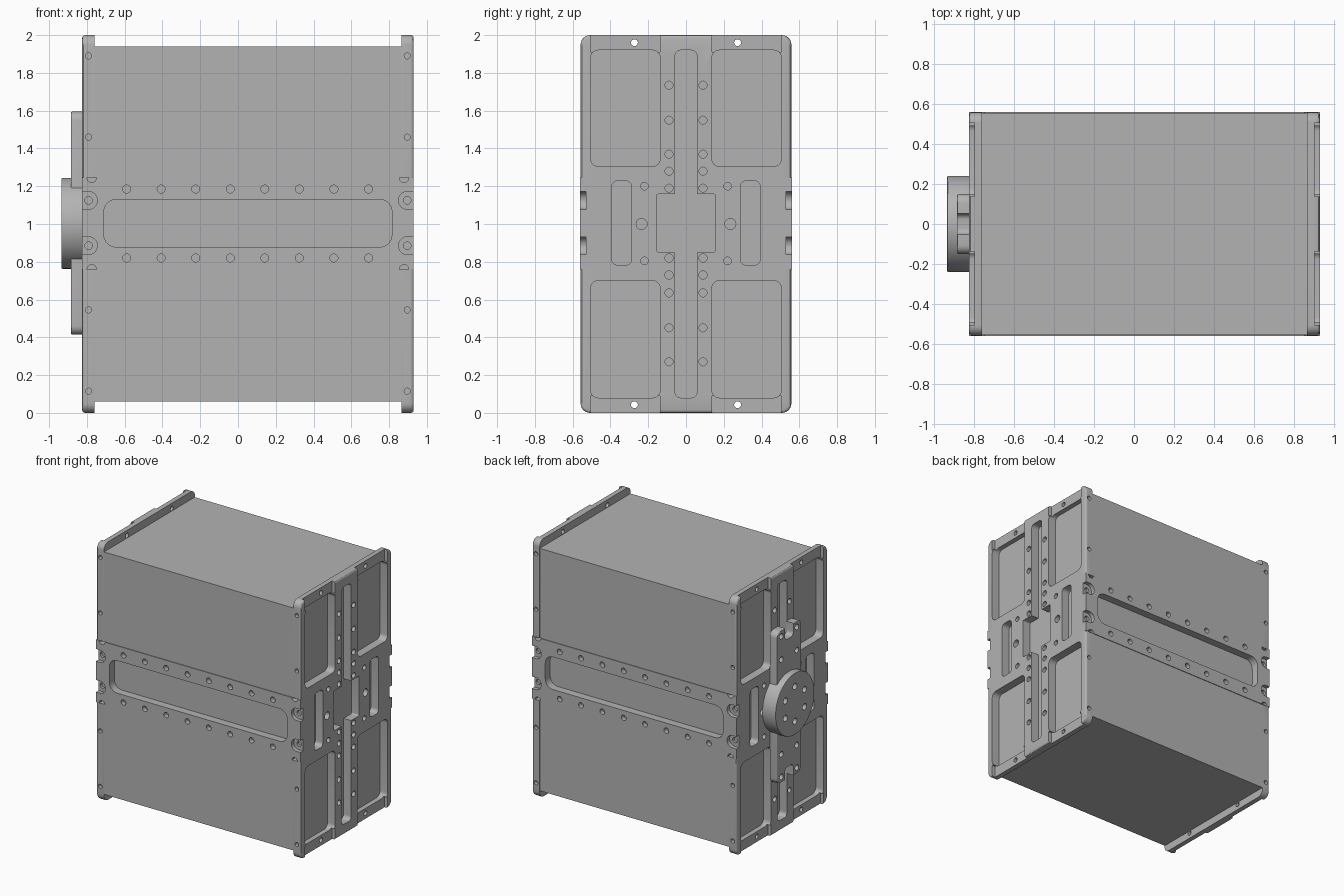
import bpy, bmesh, math
from mathutils import Matrix, Vector

cube = bpy.data.objects.get("Cube")
if cube:
    bpy.data.objects.remove(cube, do_unlink=True)

metal = bpy.data.materials.new("plain grey metal")
metal.use_nodes = True
GREY = (0.45, 0.45, 0.45, 1)
metal.diffuse_color = GREY
metal.node_tree.nodes["Principled BSDF"].inputs["Base Color"].default_value = GREY

MID = 0.0525     # x of the frame's middle
OUT = 0.8775     # half length to the outside of the end plates
INN = 0.8125     # half length of the body
FAR = 1.2        # beyond every surface, for cutters


def rounded(a0, a1, b0, b1, r=0.0, n=6):
    """Outline of a rectangle with round corners."""
    if r <= 0:
        return [(a0, b0), (a1, b0), (a1, b1), (a0, b1)]
    pts = []
    corners = [(a1 - r, b1 - r), (a0 + r, b1 - r), (a0 + r, b0 + r), (a1 - r, b0 + r)]
    for k, (ca, cb) in enumerate(corners):
        for i in range(n + 1):
            t = (k + i / n) * math.pi / 2
            p = (ca + r * math.cos(t), cb + r * math.sin(t))
            if not pts or math.dist(p, pts[-1]) > 1e-5:
                pts.append(p)
    if math.dist(pts[0], pts[-1]) < 1e-5:
        pts.pop()
    return pts


def circle(a, b, r, n=20):
    return [(a + r * math.cos(2 * math.pi * i / n), b + r * math.sin(2 * math.pi * i / n))
            for i in range(n)]


def prism(bm, outline, axis, lo, hi):
    """Extrude an outline along x (outline in y, z) or y (outline in x, z)."""
    def place(p, d):
        return Vector((d, p[0], p[1])) if axis == "x" else Vector((p[0], d, p[1]))
    low = [bm.verts.new(place(p, lo)) for p in outline]
    high = [bm.verts.new(place(p, hi)) for p in outline]
    faces = [bm.faces.new(low), bm.faces.new(high)]
    for i in range(len(low)):
        j = (i + 1) % len(low)
        faces.append(bm.faces.new((low[i], low[j], high[j], high[i])))
    bmesh.ops.recalc_face_normals(bm, faces=faces)


def finish(bm, name):
    mesh = bpy.data.meshes.new(name)
    bm.to_mesh(mesh)
    bm.free()
    mesh.materials.append(metal)
    ob = bpy.data.objects.new(name, mesh)
    bpy.context.collection.objects.link(ob)
    return ob


def solid(name, outline, axis, lo, hi, edge=0.0, rim=None):
    """Prism whose edges lying at the rim depth are rounded."""
    bm = bmesh.new()
    prism(bm, outline, axis, lo, hi)
    if edge:
        k = 0 if axis == "x" else 1
        edges = [e for e in bm.edges if all(abs(v.co[k] - rim) < 1e-5 for v in e.verts)]
        bmesh.ops.bevel(bm, geom=edges, offset=edge, segments=3, profile=0.5, affect="EDGES")
    return finish(bm, name)


def cut(ob, outlines, axis, lo, hi):
    """Remove separate prisms from an object."""
    bm = bmesh.new()
    for o in outlines:
        prism(bm, o, axis, lo, hi)
    tool = finish(bm, "cutter")
    tool.hide_render = True
    mod = ob.modifiers.new("cut", "BOOLEAN")
    mod.operation, mod.solver, mod.object = "DIFFERENCE", "EXACT", tool
    bpy.context.view_layer.objects.active = ob
    bpy.ops.object.modifier_apply(modifier=mod.name)
    bpy.data.objects.remove(tool, do_unlink=True)


def mirrored(ob, name, axis, centre):
    bm = bmesh.new()
    bm.from_mesh(ob.data)
    k = "xyz".index(axis)
    for v in bm.verts:
        v.co[k] = 2 * centre - v.co[k]
    bmesh.ops.reverse_faces(bm, faces=bm.faces[:])
    return finish(bm, name)


parts = []
BAND_Z = (0.76, 1.245)

# Main body, with seats for the side bands
body = solid("body", rounded(-0.556, 0.556, 0.06, 1.94), "x", MID - INN, MID + INN)
for s in (-1, 1):
    seat = rounded(MID - FAR, MID + FAR, *BAND_Z)
    cut(body, [seat], "y", *sorted((s * 0.5, s * FAR)))
parts.append(body)

# Left end plate
x_out, x_in = MID + OUT, MID + INN
plate = solid("left_end_plate", rounded(-0.558, 0.558, 0, 2, 0.05), "x", x_in, x_out, 0.015, x_out)
windows, strips, slots, holes, vents, seats = [], [], [], [], [], []
for s in (-1, 1):
    def across(a, b, z0, z1, r=0.0):
        return rounded(*sorted((s * a, s * b)), z0, z1, r)
    windows += [across(0.137, 0.505, 1.305, 1.92, 0.04), across(0.137, 0.505, 0.08, 0.7, 0.04)]
    strips += [across(0.137, 0.506, 1.91, 2.1), across(0.137, 0.506, -0.1, 0.09)]
    slots.append(across(0.288, 0.393, 0.783, 1.228, 0.03))
    seats.append(across(0.5, FAR, *BAND_Z))
    holes += [circle(s * 0.09, z, 0.021)
              for z in (1.735, 1.55, 1.37, 1.28, 1.19, 0.82, 0.73, 0.635, 0.45, 0.27)]
    holes += [circle(s * 0.22, z, 0.02) for z in (0.805, 1.2)]
    holes.append(circle(s * 0.235, 1.0, 0.029))
    vents += [circle(s * 0.273, z, 0.018) for z in (0.043, 1.96)]
cut(plate, windows + slots + seats, "x", 0, FAR)
cut(plate, strips, "x", x_out - 0.027, FAR)
cut(plate, [rounded(-0.058, 0.058, 0.08, 1.92, 0.03)], "x", 0, FAR)
cut(plate, [rounded(-0.155, 0.155, 0.85, 1.158, 0.01)], "x", 0, FAR)
cut(plate, holes + vents, "x", 0, FAR)

# Screw holes in the plate edges
screws = [circle(x_out - 0.034, z, 0.016) for z in (0.115, 0.545, 1.46, 1.89)]
for lo, hi in ((-FAR, -0.53), (0.53, FAR)):
    cut(plate, screws, "y", lo, hi)
parts += [plate, mirrored(plate, "right_end_plate", "x", MID)]

# Side band with a long opening, rivet holes and screw recesses
band = solid("front_band", rounded(MID - OUT, MID + OUT, *BAND_Z), "y", -0.561, -0.5)
cut(band, [rounded(-0.71, 0.815, 0.878, 1.13, 0.065)], "y", -FAR, FAR)
cut(band, [circle(-0.59 + 0.183 * i, z, 0.021) for i in range(8) for z in (0.82, 1.185)],
    "y", -FAR, -0.525)
recesses, bores, reliefs = [], [], []
for s in (-1, 1):
    for z in (0.885, 1.125):
        ends = sorted((MID + s * (OUT - 0.08), MID + s * FAR))
        recesses.append(rounded(*ends, z - 0.047, z + 0.047, 0.046))
        bores.append(circle(MID + s * (OUT - 0.034), z, 0.02))
    for z in BAND_Z:
        reliefs.append(circle(MID + s * (INN + 0.014), z, 0.025))
cut(band, recesses, "y", -FAR, -0.53)
cut(band, bores, "y", -FAR, -0.51)
cut(band, reliefs, "y", -FAR, FAR)
parts += [band, mirrored(band, "back_band", "y", 0)]

# Mounting bar with forked ends on the right plate
x_right = MID - OUT
bar = solid("mounting_bar", rounded(-0.15, 0.15, 0.415, 1.595, 0.045), "x",
            x_right - 0.06, x_right, 0.008, x_right - 0.06)
cut(bar, [rounded(-0.052, 0.052, 1.5, 1.8, 0.03), rounded(-0.052, 0.052, 0.2, 0.51, 0.03)],
    "x", -FAR, 0)
cut(bar, [circle(s * 0.095, z, 0.022) for s in (-1, 1) for z in (0.46, 0.635, 1.37, 1.55)],
    "x", -FAR, 0)
parts.append(bar)

# Round flange with a ring of bolt holes
x_face = x_right - 0.11
flange = solid("round_flange", circle(0, 1.003, 0.24, 64), "x", x_face, x_right, 0.006, x_face)
ring = [circle(0.135 * math.cos(math.radians(60 * i + 30)),
               1.003 + 0.135 * math.sin(math.radians(60 * i + 30)), 0.024) for i in range(6)]
cut(flange, ring, "x", -FAR, x_face + 0.04)
parts.append(flange)

# Smooth the round surfaces and keep the edges sharp
bpy.ops.object.select_all(action="DESELECT")
for ob in parts:
    ob.select_set(True)
bpy.context.view_layer.objects.active = body
bpy.ops.object.shade_smooth_by_angle(angle=math.radians(30))
